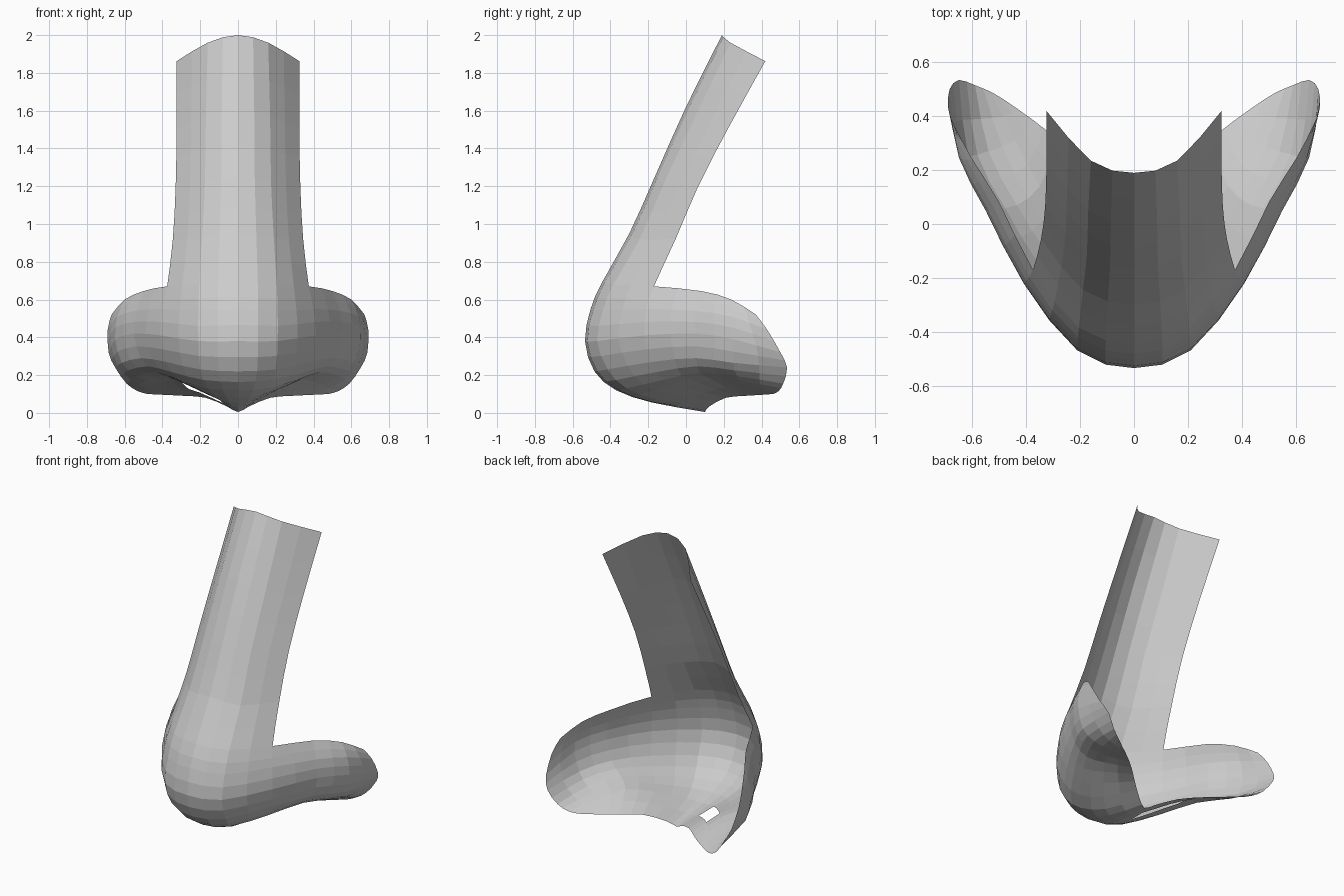
import bpy
import bmesh
from mathutils import Vector

cube = bpy.data.objects.get("Cube")
if cube:
    bpy.data.objects.remove(cube, do_unlink=True)

# Half cross-sections, from the centre line outwards to the left side
BRIDGE = [
    [(0, .19, 2), (.16, .235, 1.96), (.325, .42, 1.862)],
    [(0, 0, 1.62), (.17, .05, 1.57), (.325, .225, 1.51)],
    [(0, -.165, 1.25), (.175, -.115, 1.22), (.33, .065, 1.2)],
    [(0, -.3, .95), (.19, -.245, .92), (.345, -.055, .92)],
]
# Rows run from the open upper rim, around the bulge, to the rear lower rim
WINGS = [
    [(0, -.445, .69), (.205, -.385, .68), (.375, -.17, .67), (.5, .08, .645), (.6, .24, .6), (.67, .37, .52)],
    [(0, -.505, .55), (.21, -.44, .54), (.4, -.21, .55), (.54, .05, .54), (.64, .24, .51), (.69, .43, .44)],
    [(0, -.535, .38), (.21, -.47, .38), (.41, -.22, .41), (.55, .05, .42), (.65, .25, .39), (.685, .5, .32)],
    [(0, -.485, .22), (.2, -.415, .23), (.38, -.18, .27), (.515, .055, .29), (.615, .25, .265), (.65, .535, .24)],
    [(0, -.37, .12), (.16, -.315, .13), (.315, -.12, .175), (.435, .07, .215), (.54, .27, .195), (.59, .515, .155)],
    [(0, -.18, .055), (.1, -.15, .07), (.24, 0, .135), (.35, .14, .175), (.44, .31, .15), (.53, .49, .115)],
    [(0, .1, .005), (.06, .125, .035), (.17, .21, .08), (.28, .31, .09), (.38, .39, .095), (.48, .46, .1)],
]
STEPS = 2


def spline(points, steps=STEPS):
    """Smooth curve through all the points."""
    p = [points[0] * 2 - points[1], *points, points[-1] * 2 - points[-2]]
    out = []
    for a, b, c, d in zip(p, p[1:], p[2:], p[3:]):
        for i in range(steps):
            t = i / steps
            out.append(b + (c - a) * t / 2 + (a * 2 - b * 5 + c * 4 - d) * t * t / 2
                       + (b * 3 - a - c * 3 + d) * t ** 3 / 2)
    return out + [points[-1]]


def full_row(half):
    """Mirror a half section and smooth it from side to side."""
    left = [Vector(p) for p in half]
    right = [Vector((-p.x, p.y, p.z)) for p in reversed(left[1:])]
    return spline(right + left)


bridge_rows = [full_row(r) for r in BRIDGE]
wing_rows = [full_row(r) for r in WINGS]
offset = (len(wing_rows[0]) - len(bridge_rows[0])) // 2

# Columns run downwards; those in the middle also carry the bridge
bm = bmesh.new()
columns = []
for i in range(len(wing_rows[0])):
    j = i - offset
    column = [r[i] for r in wing_rows]
    if 0 <= j < len(bridge_rows[0]):
        column = [r[j] for r in bridge_rows] + column
    columns.append([bm.verts.new(p) for p in spline(column)])

# Skin neighbouring columns, matched from the lower rim upwards
for a, b in zip(columns, columns[1:]):
    n = min(len(a), len(b))
    a, b = a[-n:], b[-n:]
    for k in range(n - 1):
        bm.faces.new((a[k], a[k + 1], b[k + 1], b[k]))

# Small gap inside the right nostril
gap = []
for f in bm.faces:
    c = f.calc_center_median()
    if -.27 < c.x < -.1 and -.21 < c.y + .9 * c.x < -.08 and c.z < .2:
        gap.append(f)
bmesh.ops.delete(bm, geom=gap, context='FACES')

mesh = bpy.data.meshes.new("nose_shell")
bm.to_mesh(mesh)
bm.free()
nose = bpy.data.objects.new("nose_shell", mesh)
bpy.context.collection.objects.link(nose)

# Plain grey surface
grey = bpy.data.materials.new("light_grey")
grey.use_nodes = True
colour = (.6, .6, .6, 1)
grey.diffuse_color = colour
grey.node_tree.nodes["Principled BSDF"].inputs["Base Color"].default_value = colour
mesh.materials.append(grey)
